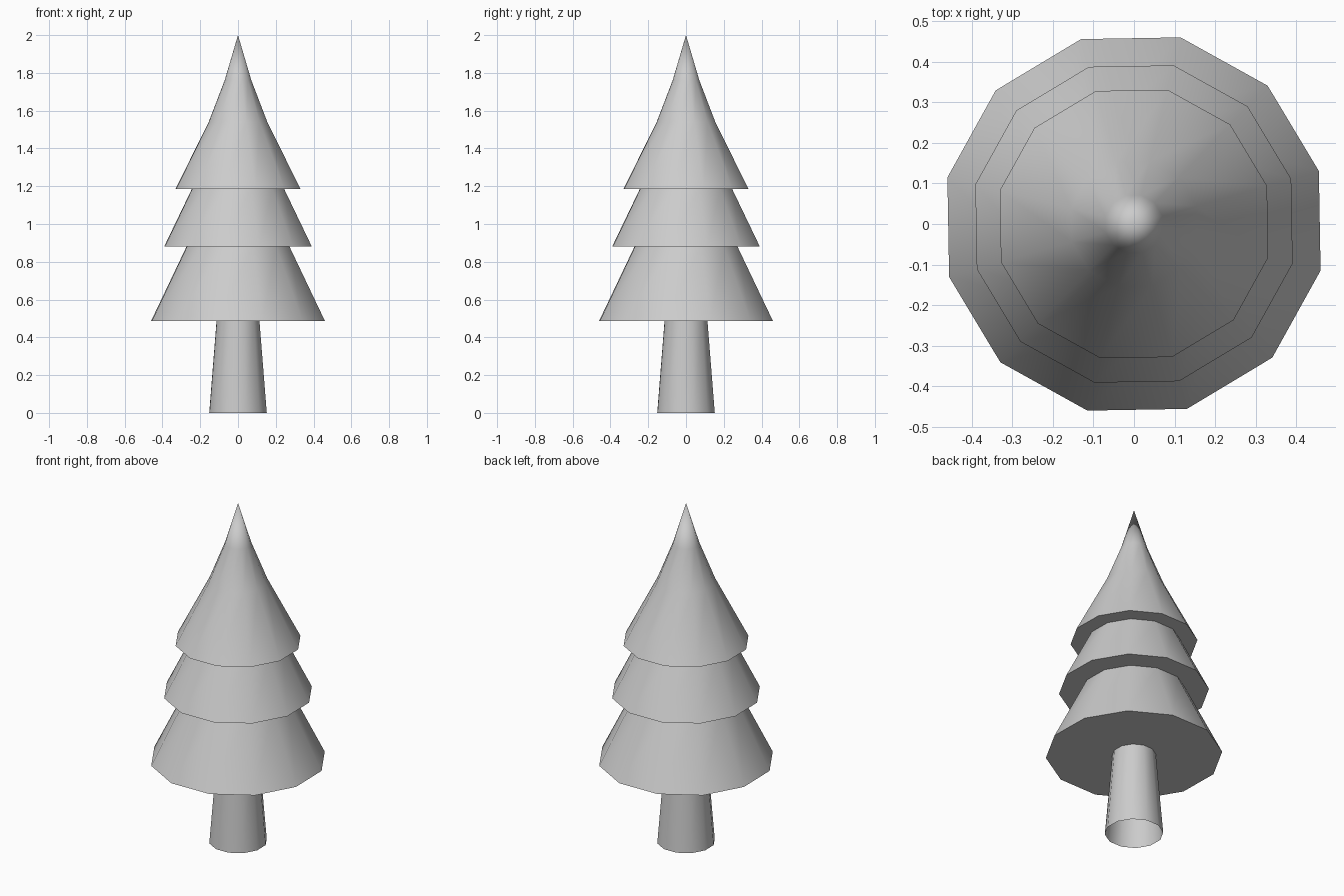
import bpy, bmesh, math

if "Cube" in bpy.data.objects:
    bpy.data.objects.remove(bpy.data.objects["Cube"])

SIDES = 12
TURN = math.radians(16)


def lathe(name, profile):
    """Spin a (radius, height) profile into a low-poly surface."""
    bm = bmesh.new()
    rings = []
    for r, z in profile:
        if r == 0:
            rings.append([bm.verts.new((0, 0, z))] * SIDES)
        else:
            rings.append([bm.verts.new((r * math.cos(TURN + i * math.tau / SIDES),
                                        r * math.sin(TURN + i * math.tau / SIDES), z))
                          for i in range(SIDES)])
    for low, high in zip(rings, rings[1:]):
        for i in range(SIDES):
            j = (i + 1) % SIDES
            corners = [low[i], low[j], high[j], high[i]]
            bm.faces.new(list(dict.fromkeys(corners)))
    mesh = bpy.data.meshes.new(name)
    bm.to_mesh(mesh)
    bm.free()
    obj = bpy.data.objects.new(name, mesh)
    bpy.context.collection.objects.link(obj)
    bpy.ops.object.select_all(action='DESELECT')
    obj.select_set(True)
    bpy.context.view_layer.objects.active = obj
    bpy.ops.object.shade_smooth_by_angle(angle=math.radians(40))
    return obj


# Tapered trunk, open at the bottom
lathe("trunk", [(0.157, 0), (0.117, 0.487)])

# Three stepped tiers of foliage with flat undersides and a sharp tip
lathe("foliage", [(0.117, 0.487), (0.474, 0.487), (0.281, 0.88),
                  (0.403, 0.88), (0.252, 1.185),
                  (0.341, 1.185), (0.160, 1.54), (0.073, 1.76), (0, 2.0)])
